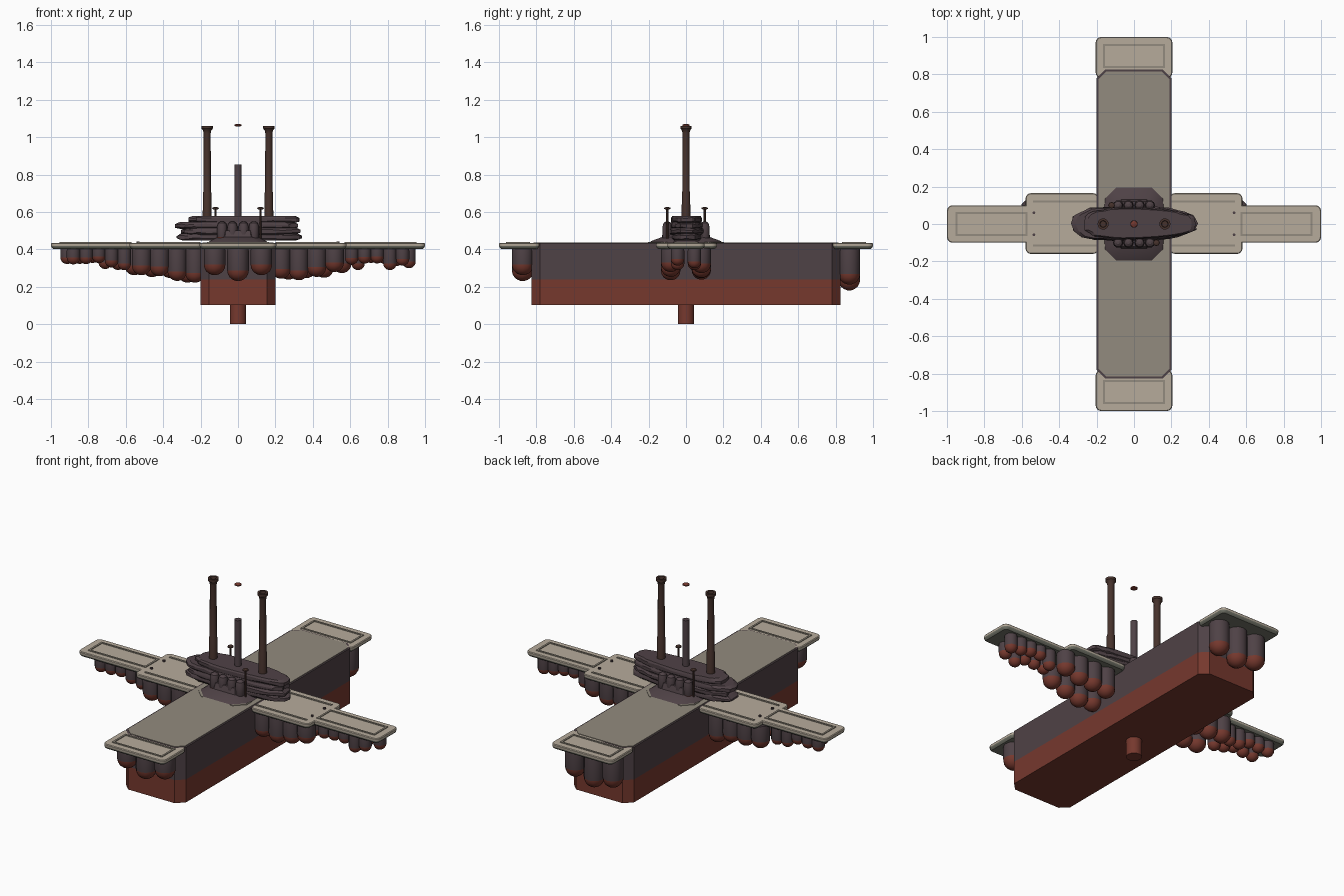
import bpy, bmesh, math, random
from mathutils import Matrix, Vector

random.seed(4)
cube = bpy.data.objects.get("Cube")
if cube:
    bpy.data.objects.remove(cube, do_unlink=True)


def material(name, color):
    m = bpy.data.materials.new(name)
    m.use_nodes = True
    m.diffuse_color = (*color, 1)
    m.node_tree.nodes["Principled BSDF"].inputs["Base Color"].default_value = (*color, 1)
    return m


BEIGE = material("beige plating", (.47, .41, .33))
DECK = material("grey deck", (.29, .26, .21))
UNDER = material("grey green underside", (.17, .175, .14))
DARK = material("dark plum steel", (.078, .054, .061))
RED = material("rust red", (.18, .04, .027))
SOOT = material("soot brown", (.062, .032, .025))


def finish(name, bm, mats, rule=None, angle=35):
    """Turn a bmesh into an object, painting faces by a rule."""
    bmesh.ops.recalc_face_normals(bm, faces=bm.faces)
    if rule:
        for f in bm.faces:
            f.material_index = rule(f)
    me = bpy.data.meshes.new(name)
    bm.to_mesh(me)
    bm.free()
    for m in mats:
        me.materials.append(m)
    me.shade_smooth()
    me.set_sharp_from_angle(angle=math.radians(angle))
    ob = bpy.data.objects.new(name, me)
    bpy.context.collection.objects.link(ob)
    return ob


def loft(name, rings, mats, rule=None, angle=35):
    """Skin a stack of equal-length rings and cap both ends."""
    bm = bmesh.new()
    rows = [[bm.verts.new(p) for p in ring] for ring in rings]
    n = len(rows[0])
    for a, b in zip(rows, rows[1:]):
        for i in range(n):
            j = (i + 1) % n
            bm.faces.new((a[i], a[j], b[j], b[i]))
    bm.faces.new(rows[0])
    bm.faces.new(rows[-1])
    return finish(name, bm, mats, rule, angle)


def lathe(name, x, y, profile, mats, rule=None, sides=12):
    turn = [2 * math.pi * i / sides for i in range(sides)]
    rings = [[(x + r * math.cos(t), y + r * math.sin(t), z) for t in turn] for r, z in profile]
    return loft(name, rings, mats, rule)


def chamfered(hx, hy, c, cy=None):
    """Octagonal outline: a rectangle with cut corners."""
    d = cy or c
    q = [(hx, hy - d), (hx - c, hy)]
    q += [(-x, y) for x, y in reversed(q)]
    return q + [(-x, -y) for x, y in q]


def prism(name, outline, z0, z1, mats, rule=None):
    return loft(name, [[(x, y, z) for x, y in outline] for z in (z0, z1)], mats, rule)


def box(name, x0, x1, y0, y1, z0, z1, mat):
    return prism(name, [(x0, y0), (x1, y0), (x1, y1), (x0, y1)], z0, z1, [mat])


def plate(name, x0, x1, y0, y1):
    """Rounded platform with a beige top and grey-green underside."""
    cx, cy, hx, hy = (x0 + x1) / 2, (y0 + y1) / 2, (x1 - x0) / 2, (y1 - y0) / 2
    rings = []
    for z, inset in ((.403, .012), (.41, .003), (.418, 0), (.43, 0), (.434, .004)):
        ring = []
        r = .03
        for k in range(20):
            t = math.radians((k // 5) * 90 + (k % 5) * 22.5)
            sx = 1 if k // 5 in (0, 3) else -1
            sy = 1 if k // 5 in (0, 1) else -1
            ring.append((cx + sx * (hx - r) + (r - inset) * math.cos(t),
                         cy + sy * (hy - r) + (r - inset) * math.sin(t), z))
        rings.append(ring)
    loft(name, rings, [BEIGE, UNDER], lambda f: int(f.calc_center_median().z < .42))


def frame(name, x0, x1, y0, y1, w=.011):
    """Low raised border on a platform."""
    z0, z1 = .43, .438
    box(name + "_front", x0, x1, y0, y0 + w, z0, z1, DECK)
    box(name + "_back", x0, x1, y1 - w, y1, z0, z1, DECK)
    box(name + "_left", x1 - w, x1, y0 + w, y1 - w, z0, z1, DECK)
    box(name + "_right", x0, x0 + w, y0 + w, y1 - w, z0, z1, DECK)


def pod(name, x, y, r, bottom):
    """Hanging tank with a round, rusty lower end."""
    dome = [(r * math.cos(a), bottom + r * (1 - math.sin(a)))
            for a in [math.radians(d) for d in (0, 20, 40, 60, 80)]]
    lathe(name, x, y, [(r * .96, .408), (r, .39)] + dome, [DARK, RED],
          lambda f: int(f.calc_center_median().z < bottom + r * .88))


# Hull, deck and keel shaft
hull = chamfered(.2, .825, .045)
prism("lower_hull", hull, .102, .24, [RED])
prism("upper_hull", hull, .24, .434, [DARK])
prism("main_deck", chamfered(.19, .815, .042), .43, .437, [DECK])
lathe("keel_shaft", 0, 0, [(.044, 0), (.044, .11)], [RED], sides=16)

# End platforms and their tanks
for side, label, low in ((-1, "front", .23), (1, "back", .18)):
    y0, y1 = sorted((side * .78, side))
    plate(label + "_platform", -.205, .205, y0, y1)
    y0, y1 = sorted((side * .835, side * .962))
    frame(label + "_border", -.167, .167, y0, y1)
    for i, x in enumerate((-.125, 0, .125)):
        pod(f"{label}_tank_{i}", x, side * .873, .058, low + abs(x) * .25)

# Side wings and their tanks
for side, label in ((-1, "right"), (1, "left")):
    x0, x1 = sorted((side * .19, side * .58))
    plate(label + "_inner_wing", x0, x1, -.16, .165)
    x0, x1 = sorted((side * .5, side))
    plate(label + "_outer_wing", x0, x1, -.1, .1)
    x0, x1 = sorted((side * .57, side * .955))
    frame(label + "_wing_border", x0, x1, -.065, .065)
    for y in (-.115, .12):
        x0, x1 = sorted((side * .2, side * .54))
        box(label + "_wing_rail", x0, x1, y - .006, y + .006, .43, .438, DECK)
        for py in (y * .5,):
            lathe(label + "_bollard", side * .535, py, [(.008, .43), (.008, .442)], [DARK], sides=8)
    for row in (-1, 1):
        for i in range(4):
            x = .25 + .095 * i + .02 * row
            pod(f"{label}_inner_tank_{row}_{i}", side * x, row * .082, .052,
                .225 + .014 * i + random.uniform(-.012, .025))
        for i in range(5):
            x = .625 + .068 * i + .017 * row
            pod(f"{label}_outer_tank_{row}_{i}", side * x, row * .045, .036,
                random.uniform(.285, .33))

# Flared base under the cabin
base = [(.16, .2, .06, .434), (.15, .185, .055, .445), (.11, .13, .04, .465), (.1, .12, .035, .5)]
loft("cabin_base", [[(x, y, z) for x, y in chamfered(hx, hy, c)] for hx, hy, c, z in base], [DARK])
for sx in (-1, 1):
    for sy in (-1, 1):
        prism("base_corner_plate", [(sx * .162, sy * .1), (sx * .162, sy * .145), (sx * .105, sy * .203),
                                    (sx * .09, sy * .203)], .432, .44, [DECK])


def slab(name, cx, hx, hy, z0, z1):
    """Lumpy, soft-edged oval layer."""
    n = 28
    lump = [random.uniform(.95, 1.03) for _ in range(n)]
    rings = []
    for k, (f, s) in enumerate(((0, .9), (.25, 1), (.7, 1), (1, .93))):
        ring = []
        for i in range(n):
            t = 2 * math.pi * i / n
            c, s2 = math.cos(t), math.sin(t)
            ring.append((cx + hx * s * lump[i] * math.copysign(abs(c) ** .75, c),
                         .003 + hy * s * lump[i] * math.copysign(abs(s2) ** .6, s2) * (1 - .12 * c),
                         z0 + (z1 - z0) * f + (random.uniform(-.004, .004) if 0 < k < 3 else 0)))
        rings.append(ring)
    loft(name, rings, [DARK], angle=25)


# Cabin built of stacked layers
slab("cabin_layer_1", 0, .335, .082, .447, .485)
slab("cabin_layer_2", .015, .32, .092, .478, .515)
slab("cabin_layer_3", -.005, .325, .088, .508, .545)
slab("cabin_layer_4", .03, .295, .08, .54, .578)

# Bulging cabin windows, front and back
for sy in (-1, 1):
    for i, x in enumerate((-.085, -.03, .03, .085)):
        r = .027
        lathe("cabin_bulge", x, sy * .1, [(r * .8, .45), (r, .465), (r, .52), (r * .8, .54), (r * .3, .549)],
              [DARK, RED], lambda f, i=i: int(i in (0, 1) and f.calc_center_median().z < .48), sides=10)

# Funnels, mast and floating beacon
for label, x in (("right", -.165), ("left", .165)):
    lathe(label + "_funnel", x, 0,
          [(.024, .5), (.023, .7), (.02, .71), (.019, 1.02), (.022, 1.035), (.03, 1.045),
           (.03, 1.06), (.018, 1.06), (.016, 1.04)], [SOOT], sides=14)
lathe("centre_mast", 0, 0, [(.02, .55), (.02, .853)], [DARK], sides=12)
lathe("beacon", 0, 0, [(.009, 1.056), (.019, 1.06), (.019, 1.066), (.009, 1.071)], [RED], sides=12)

# Small lookout posts
for x, y in ((-.12, .1), (.12, -.1)):
    lathe("lookout_post", x, y, [(.006, .45), (.006, .612), (.018, .616), (.016, .623), (.005, .627)],
          [SOOT], sides=8)
